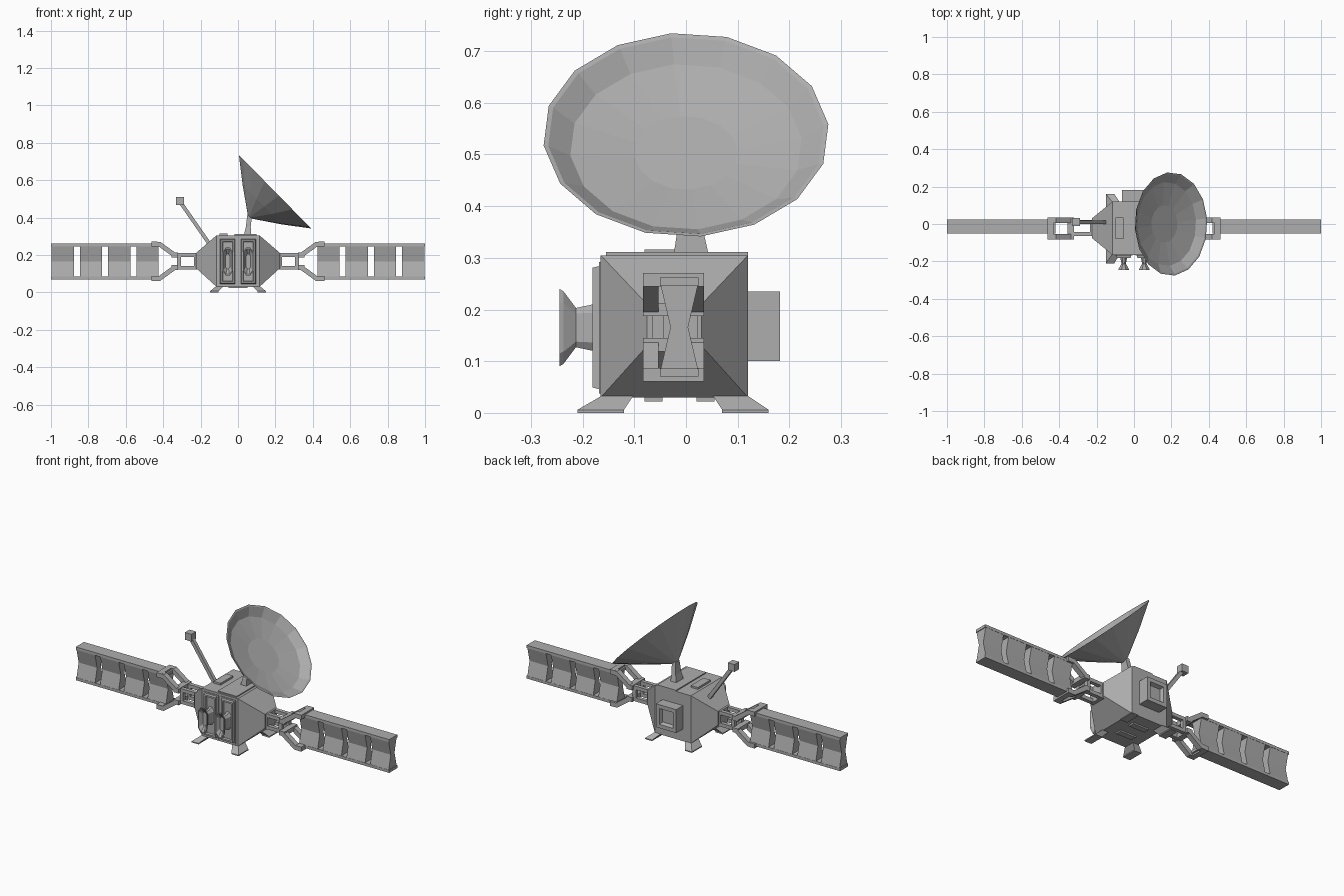
import bpy, bmesh
from math import sin, cos, pi, radians
from mathutils import Vector, Matrix

cube = bpy.data.objects.get("Cube")
if cube:
    bpy.data.objects.remove(cube, do_unlink=True)

grey = bpy.data.materials.new("satellite_grey")
grey.use_nodes = True
grey.diffuse_color = (0.42, 0.42, 0.42, 1)
grey.node_tree.nodes["Principled BSDF"].inputs["Base Color"].default_value = (0.42, 0.42, 0.42, 1)


def loft(name, rings, matrix=None):
    """Closed solid through equal-length rings of points, capped at both ends."""
    bm = bmesh.new()
    loops = [[bm.verts.new(p) for p in ring] for ring in rings]
    n = len(loops[0])
    for a, b in zip(loops, loops[1:]):
        for i in range(n):
            j = (i + 1) % n
            bm.faces.new((a[i], a[j], b[j], b[i]))
    bm.faces.new(loops[0][::-1])
    bm.faces.new(loops[-1])
    if matrix:
        bm.transform(matrix)
    bmesh.ops.recalc_face_normals(bm, faces=bm.faces)
    mesh = bpy.data.meshes.new(name)
    bm.to_mesh(mesh)
    bm.free()
    mesh.materials.append(grey)
    obj = bpy.data.objects.new(name, mesh)
    bpy.context.collection.objects.link(obj)
    return obj


def rect_x(x, y0, y1, z0, z1):
    return [(x, y0, z0), (x, y1, z0), (x, y1, z1), (x, y0, z1)]


def rect_y(y, x0, x1, z0, z1, inset=0):
    x0, x1, z0, z1 = x0 + inset, x1 - inset, z0 + inset, z1 - inset
    return [(x0, y, z0), (x1, y, z0), (x1, y, z1), (x0, y, z1)]


def rect_z(z, x0, x1, y0, y1):
    return [(x0, y0, z), (x1, y0, z), (x1, y1, z), (x0, y1, z)]


def box(name, x0, x1, y0, y1, z0, z1):
    return loft(name, [rect_x(x0, y0, y1, z0, z1), rect_x(x1, y0, y1, z0, z1)])


def bar(name, path, width, y0, y1):
    """Flat bar following a path of (x, z) points, spanning y0 to y1."""
    pts = [Vector(p) for p in path]
    rings = []
    for i, p in enumerate(pts):
        dirs = [(b - a).normalized() for a, b in zip(pts[max(i - 1, 0):i + 2], pts[max(i - 1, 0) + 1:i + 2])]
        d = sum(dirs, Vector((0, 0))).normalized()
        n = Vector((-d.y, d.x)) * (width / 2 / d.dot(dirs[0]))
        a, b = p - n, p + n
        rings.append([(a.x, y0, a.y), (a.x, y1, a.y), (b.x, y1, b.y), (b.x, y0, b.y)])
    return loft(name, rings)


# Body: square middle tapering to both sides
loft("body", [rect_x(-0.225, -0.075, 0.03, 0.13, 0.21),
              rect_x(-0.115, -0.165, 0.12, 0.03, 0.305),
              rect_x(0.115, -0.165, 0.12, 0.03, 0.305),
              rect_x(0.225, -0.075, 0.03, 0.13, 0.21)])
box("top_band", -0.02, 0.1, -0.155, 0.12, 0.3, 0.311)
box("top_hatch", -0.1, -0.055, -0.08, 0.035, 0.3, 0.316)
for y in (-0.08, 0.02):
    box("belly_plate", -0.05, 0.05, y, y + 0.035, 0.022, 0.032)

# Rear equipment box with a recessed face
rear = (-0.065, 0.065, 0.1, 0.235)
loft("rear_box", [rect_y(0.11, *rear), rect_y(0.182, *rear),
                  rect_y(0.182, *rear, 0.022), rect_y(0.162, *rear, 0.03)])

# Front panels, each carrying a tall flared horn
def horn_ring(x, y, hx, hz):
    c = hx * 0.6
    quarter = [(hx, hz - c * 1.5), (hx - c, hz)]
    pts = quarter + [(-a, b) for a, b in quarter[::-1]]
    pts += [(-a, -b) for a, b in pts]
    return [(x + a, y, 0.165 + b) for a, b in pts]


for s in (-1, 1):
    x = s * 0.055
    frame = (x - 0.048, x + 0.048, 0.038, 0.292)
    loft("front_panel", [rect_y(-0.155, *frame), rect_y(-0.168, *frame),
                         rect_y(-0.168, *frame, 0.008), rect_y(-0.181, *frame, 0.011),
                         rect_y(-0.181, *frame, 0.02), rect_y(-0.17, *frame, 0.023)])
    loft("front_horn", [horn_ring(x, -0.165, 0.024, 0.052), horn_ring(x, -0.18, 0.018, 0.045),
                        horn_ring(x, -0.213, 0.012, 0.038), horn_ring(x, -0.237, 0.026, 0.07),
                        horn_ring(x, -0.245, 0.028, 0.075), horn_ring(x, -0.245, 0.024, 0.068),
                        horn_ring(x, -0.225, 0.011, 0.04)])

# Splayed feet at the four corners
for s in (-1, 1):
    for out, inn, top_out, top_in in ((-0.21, -0.12, -0.158, -0.1), (0.16, 0.07, 0.115, 0.05)):
        xs = sorted((s * 0.105, s * 0.15))
        xt = sorted((s * 0.075, s * 0.113))
        loft("foot", [rect_z(0, *xs, *sorted((out, inn))),
                      rect_z(0.006, *xs, *sorted((out, inn))),
                      rect_z(0.036, *xt, *sorted((top_out, top_in)))])

# Dish: shallow bowl with a conical back, tilted up towards the left
def circle(r, z, n=16):
    return [(r * cos(2 * pi * i / n), r * sin(2 * pi * i / n), z) for i in range(n)]


tilt = (Matrix.Translation((0.198, 0, 0.538)) @ Matrix.Rotation(radians(45.5), 4, 'Y')
        @ Matrix.Rotation(radians(6), 4, 'Z'))
loft("dish", [circle(0.012, -0.192), circle(0.15, -0.097), circle(0.277, 0),
              circle(0.268, -0.002), circle(0.225, -0.033), circle(0.1, -0.05)], tilt)
loft("dish_mast", [rect_z(0.3, 0.03, 0.07, -0.025, 0.045),
                   rect_z(0.35, 0.042, 0.068, -0.017, 0.034),
                   rect_z(0.415, 0.05, 0.075, -0.012, 0.022)])

# Sensor boom
bar("sensor_boom", [(-0.15, 0.255), (-0.31, 0.485)], 0.02, 0.0, 0.02)
box("sensor_head", -0.332, -0.29, -0.01, 0.032, 0.467, 0.509)

# Wings: forked brackets, rails and waisted panels
MID = 0.166
for s in (-1, 1):
    def span(a, b):
        return sorted((s * a, s * b))

    for v in (-1, 1):
        path = [(0.19, 0.034), (0.34, 0.034), (0.42, 0.092), (0.462, 0.092)]
        for inner, outer in (((-0.065, -0.043), (-0.083, -0.053)), ((0.0, 0.022), (0.005, 0.035))):
            pts = [(s * x, MID + v * z) for x, z in path]
            bar("bracket_rod", pts[:2], 0.02, *inner)
            bar("bracket_arm", pts[1:], 0.025, *outer)
        for x0, x1, z in ((0.32, 0.355, 0.034), (0.43, 0.462, 0.092)):
            box("bracket_crossbar", *span(x0, x1), -0.083, 0.035,
                MID + v * z - 0.013, MID + v * z + 0.013)
        edge = sorted((MID + v * 0.08, MID + v * 0.096))
        box("wing_rail", *span(0.42, 1.0), -0.05, 0.024, *edge)
    for y in (-0.065, 0.0):
        box("bracket_post", *span(0.305, 0.325), y, y + 0.022, MID - 0.04, MID + 0.04)
    box("hub_block", *span(0.2, 0.235), -0.065, 0.022, MID - 0.045, MID + 0.045)

    for i in range(4):
        x0 = 0.425 + i * 0.151
        section = [(-0.05, -0.085), (0.024, -0.085), (0.004, 0),
                   (0.024, 0.085), (-0.05, 0.085), (-0.03, 0)]
        loft("wing_panel", [[(x, y, MID + z) for y, z in section]
                            for x in span(x0, x0 + 0.118)])
